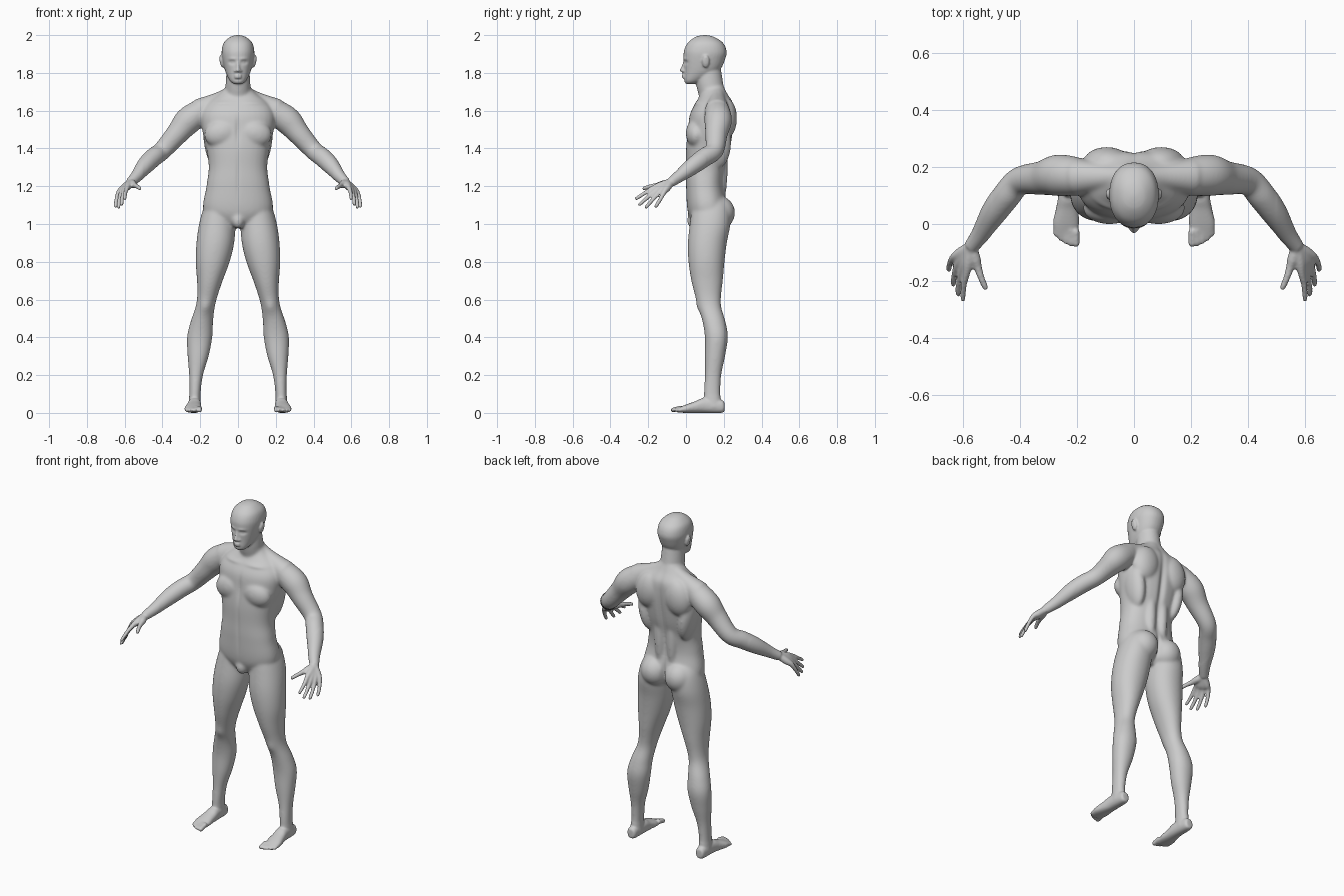
import bpy, bmesh, math
from mathutils import Vector, Matrix

cube = bpy.data.objects.get("Cube")
if cube:
    bpy.data.objects.remove(cube)

GREY = (.6, .6, .6, 1)
skin = bpy.data.materials.new("plain grey")
skin.use_nodes = True
skin.diffuse_color = GREY
skin.node_tree.nodes["Principled BSDF"].inputs["Base Color"].default_value = GREY

bm = bmesh.new()
SEGMENTS, STEPS = 32, 6
BOTH, MIDDLE = (1, -1), (1,)
UP, FORWARD = Vector((0, 0, 1)), Vector((0, -1, 0))


def spline(rows):
    """Catmull-Rom interpolation through rows of numbers."""
    last = len(rows) - 1
    smooth = []
    for i in range(last):
        before, start, end, after = (rows[max(0, min(last, i + k))] for k in (-1, 0, 1, 2))
        for step in range(STEPS):
            t = step / STEPS
            smooth.append([q + t / 2 * (r - p + t * (2 * p - 5 * q + 4 * r - s
                                                     + t * (3 * (q - r) + s - p)))
                           for p, q, r, s in zip(before, start, end, after)])
    return smooth + [list(rows[-1])]


def loft(rows, axis=None, hint=-FORWARD, power=2, sides=BOTH):
    """Closed skin through sections of x, y, z, half width, half depth."""
    rows = spline(rows)
    centres = [Vector(row[:3]) for row in rows]
    last = len(rows) - 1
    for side in sides:
        rings = []
        for i, (centre, row) in enumerate(zip(centres, rows)):
            along = axis or centres[min(i + 1, last)] - centres[max(i - 1, 0)]
            across = hint.cross(along).normalized()
            deep = along.cross(across).normalized()
            ring = []
            for k in range(SEGMENTS):
                angle = math.tau * k / SEGMENTS
                c, s = math.cos(angle), math.sin(angle)
                point = (centre + across * row[3] * math.copysign(abs(c) ** (2 / power), c)
                         + deep * row[4] * math.copysign(abs(s) ** (2 / power), s))
                ring.append(bm.verts.new((point.x * side, point.y, point.z)))
            rings.append(ring)
        for lower, upper in zip(rings, rings[1:]):
            for k in range(SEGMENTS):
                bm.faces.new((lower[k - 1], lower[k], upper[k], upper[k - 1]))
        bm.faces.new(rings[0])
        bm.faces.new(rings[-1])


def upright(*sections, power=2, sides=MIDDLE):
    """Level sections of height, half width, front, back and, off centre, x."""
    loft([(sum(x), (front + back) / 2, z, width, (back - front) / 2)
          for z, width, front, back, *x in sections], axis=UP, power=power, sides=sides)


def limb(points, radii):
    """Round limb along a path."""
    loft([(*point, radius, radius) for point, radius in zip(points, radii)])


def muscle(centre, size, tilt=0, sides=BOTH):
    """Ellipsoid, tilted about the y axis."""
    for side in sides:
        matrix = (Matrix.Translation((centre[0] * side, *centre[1:]))
                  @ Matrix.Rotation(tilt * side, 4, 'Y') @ Matrix.Diagonal((*size, 1)))
        bmesh.ops.create_uvsphere(bm, u_segments=24, v_segments=16, radius=1, matrix=matrix)


# torso
upright((.98, .06, .05, .16), (1.06, .18, .01, .22), (1.2, .167, 0, .2), (1.3, .155, 0, .21),
        (1.4, .168, 0, .235), (1.5, .19, .01, .25), (1.58, .195, .02, .255),
        (1.64, .165, .05, .25), (1.69, .1, .08, .22), (1.73, .06, .09, .2), power=2.3)
muscle(centre=(.085, .055, 1.48), size=(.095, .056, .075), tilt=.25)      # chest
muscle(centre=(.095, .21, 1.56), size=(.085, .06, .11), tilt=-.2)         # shoulder blade
muscle(centre=(.135, .165, 1.43), size=(.045, .075, .14), tilt=.15)       # side of back
muscle(centre=(.04, .185, 1.3), size=(.036, .036, .2))                    # lower back
muscle(centre=(.08, .17, 1.06), size=(.085, .09, .09))                    # buttock
muscle(centre=(0, .04, 1.02), size=(.035, .035, .045), sides=MIDDLE)      # groin

# neck and its slope to the shoulder
upright((1.64, .07, .08, .22), (1.73, .066, .055, .2), (1.82, .06, .05, .185))
limb(points=[(.03, .165, 1.7), (.1, .165, 1.655), (.2, .165, 1.6)], radii=(.035, .045, .066))

# head
upright((1.742, .024, 0, .045), (1.76, .044, -.01, .09), (1.81, .068, -.01, .175),
        (1.88, .084, -.013, .21), (1.92, .086, -.01, .214), (1.96, .075, .01, .195),
        (1.99, .042, .05, .15), (2, .01, .09, .11), power=2.2)
upright((1.803, .015, -.02, .02), (1.812, .016, -.034, .02), (1.835, .01, -.024, .02),
        (1.865, .01, -.014, .02))                                         # nose
muscle(centre=(.013, -.01, 1.81), size=(.009, .012, .008))                # nostril
for height in (1.776, 1.787):                                             # lips
    muscle(centre=(0, -.013, height), size=(.02, .009, .006), sides=MIDDLE)
muscle(centre=(.088, .105, 1.86), size=(.009, .02, .034), tilt=.2)        # ear

# arms from shoulder to wrist
shoulder, elbow, wrist = Vector((.19, .165, 1.6)), Vector((.4, .15, 1.39)), Vector((.57, -.08, 1.22))
outward = Vector((.01, .01, .01))
limb(points=[shoulder, shoulder.lerp(elbow, .3) + outward, shoulder.lerp(elbow, .6) + outward / 2,
             elbow, elbow.lerp(wrist, .25) + outward / 2, elbow.lerp(wrist, .5) + outward / 2,
             elbow.lerp(wrist, .8), wrist],
     radii=(.066, .073, .06, .05, .05, .046, .033, .026))


def digit(knuckle, tip, radius):
    """Palm bone and finger in one run from the wrist."""
    bend = knuckle.lerp(tip, .5) + outward / 3
    limb(points=[wrist, wrist.lerp(knuckle, .6), knuckle, bend, knuckle.lerp(tip, .92), tip],
         radii=(.02, .02, radius * 1.25, radius, radius * .85, radius * .4))


# four fingers fanned from first to last, then the thumb
first_knuckle, last_knuckle = Vector((.586, -.17, 1.193)), Vector((.63, -.115, 1.17))
first_tip, last_tip = Vector((.6, -.27, 1.13)), Vector((.65, -.163, 1.087))
for finger in range(4):
    t = finger / 3
    reach = Vector((0, -.02, -.02)) * math.sin(math.pi * t)
    digit(first_knuckle.lerp(last_knuckle, t) + reach / 3, first_tip.lerp(last_tip, t) + reach, .011)
digit(Vector((.547, -.15, 1.205)), Vector((.517, -.23, 1.187)), .012)

# legs
upright((.03, .034, .1, .19, .23), (.1, .03, .094, .182, .228), (.2, .037, .1, .187, .222),
        (.3, .056, .1, .207, .211), (.4, .067, .1, .222, .203), (.48, .06, .088, .21, .192),
        (.56, .051, .066, .187, .174), (.62, .054, .048, .186, .162), (.7, .068, .028, .195, .149),
        (.8, .09, .013, .204, .134), (.9, .1, .01, .216, .12), (1, .096, .02, .235, .11),
        (1.09, .08, .035, .23, .1), (1.15, .055, .07, .19, .09), power=2.1, sides=BOTH)

# feet, from heel to ball
loft([(.23, .204, .032, .014, .018), (.23, .19, .034, .028, .034), (.23, .1, .04, .035, .04),
      (.234, .05, .031, .04, .031), (.238, 0, .022, .046, .022), (.238, -.045, .014, .038, .012)],
     axis=FORWARD, hint=UP, power=2.3)

# toes, shrinking outward
for toe in range(5):
    t = toe / 4
    radius = .013 - .005 * math.sqrt(t)
    tip = Vector((.203 + .072 * t, -.08 + .035 * t * t, .012))
    back = Vector((0, .03, .008))
    limb(points=[tip + back * 2, tip + back, tip + back / 3, tip],
         radii=(radius, radius, radius, radius / 2))

bmesh.ops.recalc_face_normals(bm, faces=bm.faces)
rough = bpy.data.meshes.new("body_parts")
bm.to_mesh(rough)
bm.free()
body = bpy.data.objects.new("body", rough)
bpy.context.collection.objects.link(body)

# fuse the parts into one skin
fuse = body.modifiers.new("fuse", 'REMESH')
fuse.mode = 'VOXEL'
fuse.voxel_size = .0052
graph = bpy.context.evaluated_depsgraph_get()
mesh = bpy.data.meshes.new_from_object(body.evaluated_get(graph))
body.modifiers.clear()
body.data = mesh
bpy.data.meshes.remove(rough)


def relax(rounds, included):
    """Even out the skin where the rule holds."""
    work = bmesh.new()
    work.from_mesh(mesh)
    verts = [v for v in work.verts if included(v.co)]
    for _ in range(rounds):
        bmesh.ops.smooth_vert(work, verts=verts, factor=.5,
                              use_axis_x=True, use_axis_y=True, use_axis_z=True)
    work.to_mesh(mesh)
    work.free()


def push(centre, size, inward):
    """Soft hollow or bump along y, the same on both sides."""
    for vert in mesh.vertices:
        place = (abs(vert.co.x), vert.co.y, vert.co.z)
        distance = sum(((p - c) / s) ** 2 for p, c, s in zip(place, centre, size))
        if distance < 6:
            vert.co.y += inward * math.exp(-distance)


relax(14, lambda p: .09 < p.z < 1.735 and abs(p.x) < .5)
relax(3, lambda p: True)
push(centre=(.032, 0, 1.856), size=(.017, .03, .01), inward=.01)       # eye socket
push(centre=(.032, 0, 1.856), size=(.009, .03, .005), inward=-.005)    # eyelid
push(centre=(.03, -.01, 1.874), size=(.022, .03, .007), inward=-.004)  # brow
push(centre=(0, -.01, 1.765), size=(.02, .02, .005), inward=.003)      # chin crease
push(centre=(0, .25, 1.42), size=(.018, .08, .2), inward=-.014)        # spine
push(centre=(0, 0, 1.5), size=(.012, .05, .07), inward=.008)           # breastbone
push(centre=(0, 0, 1.25), size=(.01, .04, .13), inward=.004)           # belly line
push(centre=(0, .25, 1.06), size=(.012, .08, .07), inward=-.02)        # cleft
push(centre=(.17, .06, .56), size=(.03, .04, .035), inward=-.008)      # kneecap
push(centre=(.08, .07, 1.64), size=(.06, .05, .012), inward=-.006)     # collarbone
relax(1, lambda p: True)

mesh.materials.clear()
mesh.materials.append(skin)
bpy.context.view_layer.objects.active = body
body.select_set(True)
bpy.ops.object.shade_smooth()
